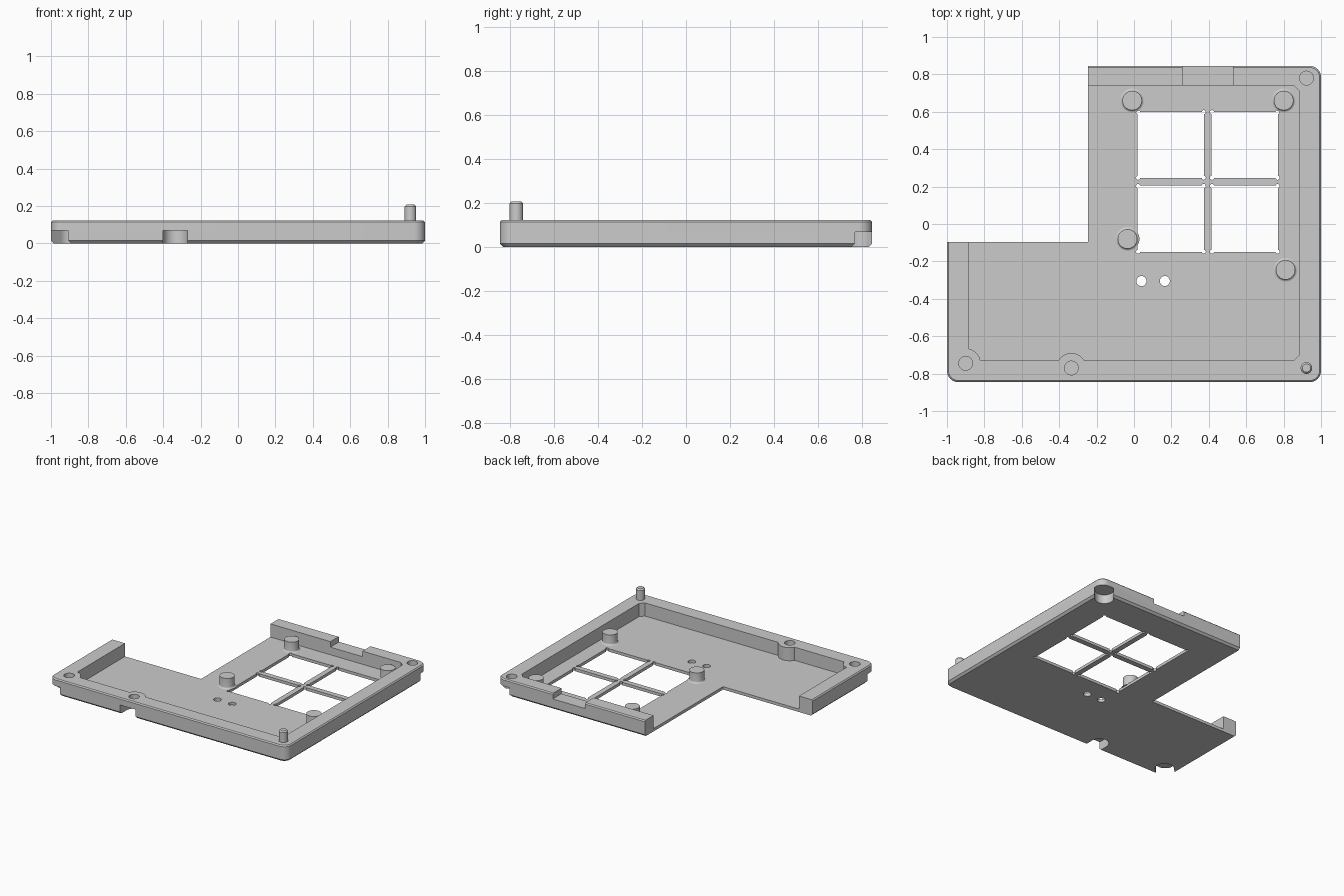
import bpy, bmesh
from math import sin, cos, pi, radians
from mathutils import Matrix, Vector

default = bpy.data.objects.get("Cube")
if default:
    bpy.data.objects.remove(default, do_unlink=True)

grey = bpy.data.materials.new("plain grey")
grey.use_nodes = True
colour = (0.6, 0.6, 0.6, 1)
grey.diffuse_color = colour
grey.node_tree.nodes["Principled BSDF"].inputs["Base Color"].default_value = colour

FLOOR, TOP, BORE = 0.022, 0.122, 0.068


def loft(name, rings):
    """Closed solid through matching rings of points, bottom to top."""
    bm = bmesh.new()
    loops = [[bm.verts.new(p) for p in ring] for ring in rings]
    n = len(loops[0])
    for a, b in zip(loops, loops[1:]):
        for i in range(n):
            j = (i + 1) % n
            bm.faces.new((a[i], a[j], b[j], b[i]))
    bm.faces.new(loops[0][::-1])
    bm.faces.new(loops[-1])
    mesh = bpy.data.meshes.new(name)
    bm.to_mesh(mesh)
    bm.free()
    mesh.materials.append(grey)
    ob = bpy.data.objects.new(name, mesh)
    bpy.context.collection.objects.link(ob)
    return ob


def prism(name, outline, z0, z1):
    return loft(name, [[(x, y, z) for x, y in outline] for z in (z0, z1)])


def box(name, x0, x1, y0, y1, z0, z1):
    return prism(name, [(x0, y0), (x1, y0), (x1, y1), (x0, y1)], z0, z1)


def turned(name, centre, profile, n=40):
    """Round part from (radius, height) pairs."""
    cx, cy = centre
    return loft(name, [[(cx + r * cos(2 * pi * i / n), cy + r * sin(2 * pi * i / n), z)
                        for i in range(n)] for r, z in profile])


def cylinder(name, centre, r, z0, z1):
    return turned(name, centre, [(r, z0), (r, z1)])


def cut(target, cutter):
    cutter.hide_render = True
    mod = target.modifiers.new("cut", 'BOOLEAN')
    mod.operation = 'DIFFERENCE'
    mod.solver = 'EXACT'
    mod.object = cutter
    bpy.context.view_layer.objects.active = target
    bpy.ops.object.modifier_apply(modifier=mod.name)
    bpy.data.objects.remove(cutter, do_unlink=True)


def smooth(ob):
    bpy.ops.object.select_all(action='DESELECT')
    ob.select_set(True)
    bpy.context.view_layer.objects.active = ob
    bpy.ops.object.shade_smooth_by_angle(angle=radians(30))


def rounded(inset, z, r=0.06, steps=8):
    """Rounded rectangle ring, drawn in from the outer edge."""
    pts = []
    corners = [(1 - r, 0.845 - r), (r - 1, 0.845 - r), (r - 1, r - 0.845), (1 - r, r - 0.845)]
    for k, (cx, cy) in enumerate(corners):
        for i in range(steps + 1):
            a = (k + i / steps) * pi / 2
            pts.append((cx + (r - inset) * cos(a), cy + (r - inset) * sin(a), z))
    return pts


# Tray body with eased edges
tray = loft("tray", [rounded(0.015, 0), rounded(0, 0.015),
                     rounded(0, TOP - 0.008), rounded(0.008, TOP)])

# Recess, leaving rounded bosses around two screw holes
screws = {(-0.9, -0.745): 225, (-0.335, -0.77): 270, (0.922, 0.78): 45}
c = 0.03
recess = prism("recess", [(-0.885, -0.73), (0.885 - c, -0.73), (0.885, -0.73 + c),
                          (0.885, 0.74 - c), (0.885 - c, 0.74), (-0.885, 0.74)], FLOOR, 0.3)
for p in list(screws)[:2]:
    cut(recess, cylinder("boss", p, 0.08, -0.1, 0.4))
cut(tray, recess)

# Missing corner that makes the L shape, and the notch in the back wall
cut(tray, box("corner", -1.2, -0.245, -0.095, 1.2, -0.1, 0.4))
cut(tray, box("notch", 0.26, 0.53, 0.7, 1.0, 0.08, 0.3))

# Screw holes from above, and open slots from below that run out of the wall
for (x, y), angle in screws.items():
    cut(tray, cylinder("screw_hole", (x, y), 0.037, BORE + 0.007, 0.3))
    r = 0.065
    shape = [(0.3, -r), (0.3, r)] + [(r * cos(a), r * sin(a))
             for a in (pi / 2 + pi * i / 20 for i in range(21))]
    turn = Matrix.Rotation(radians(angle), 2)
    outline = [tuple(turn @ Vector(p) + Vector((x, y))) for p in shape]
    cut(tray, prism("slot", outline, -0.1, BORE))

# Four square windows with relieved corners
side = 0.355
for x in (0.02, 0.415):
    for y in (-0.15, 0.245):
        cut(tray, box("window", x, x + side, y, y + side, -0.1, 0.1))
        for cx in (x + 0.002, x + side - 0.002):
            for cy in (y + 0.002, y + side - 0.002):
                cut(tray, turned("relief", (cx, cy), [(0.011, -0.11), (0.011, 0.11)], 12))

# Two small through holes
for x in (0.04, 0.165):
    cut(tray, cylinder("small_hole", (x, -0.305), 0.027, -0.1, 0.1))
smooth(tray)

# Support posts with flared feet
for i, p in enumerate([(-0.01, 0.66), (0.8, 0.66), (-0.035, -0.08), (0.81, -0.245)]):
    foot = [(0.052 + 0.012 * (1 - sin(a)), FLOOR + 0.012 * (1 - cos(a)))
            for a in (pi / 2 * k / 4 for k in range(5))]
    smooth(turned(f"support_post_{i + 1}", p,
                  [(0.064, FLOOR - 0.005)] + foot + [(0.052, 0.1)]))

# Locating pin on the front corner
smooth(turned("locating_pin", (0.922, -0.77),
              [(0.031, TOP - 0.02), (0.031, 0.197), (0.022, 0.207)]))
